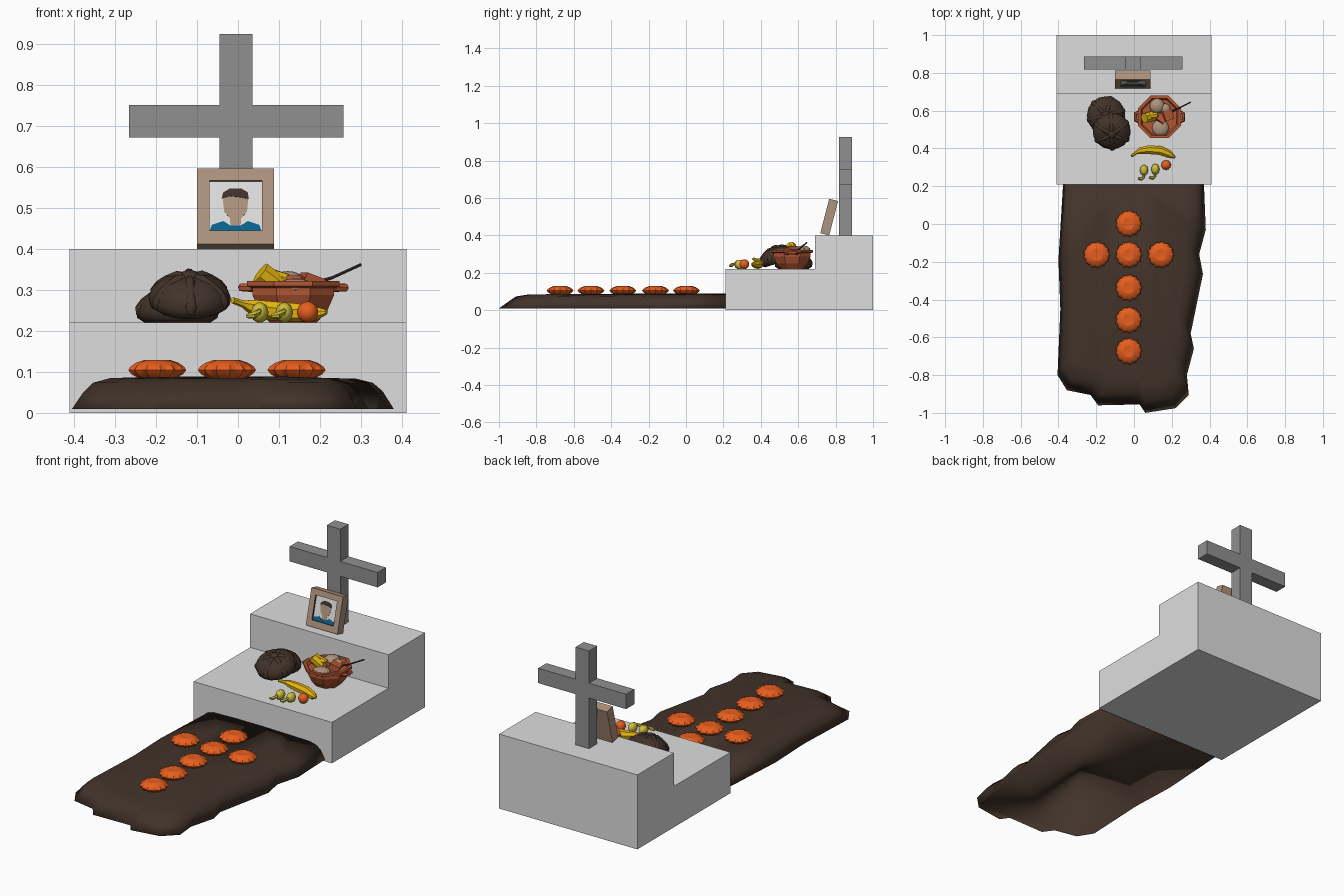
import bpy, bmesh, math, random
from mathutils import Vector, Matrix

if "Cube" in bpy.data.objects:
    bpy.data.objects.remove(bpy.data.objects["Cube"])
random.seed(4)

def mat(name, r, g, b):
    m = bpy.data.materials.new(name)
    m.diffuse_color = (r, g, b, 1)
    m.use_nodes = True
    m.node_tree.nodes["Principled BSDF"].inputs["Base Color"].default_value = m.diffuse_color
    return m

STONE = mat("pale stone", .73, .73, .73)
DARK = mat("dark stone", .28, .28, .28)
SOIL = mat("dark brown", .054, .033, .023)
ORANGE = mat("marigold orange", .82, .115, .013)
CLAY = mat("terracotta", .46, .095, .034)
YELLOW = mat("yellow", .78, .47, .005)
TAN = mat("tan", .42, .29, .205)
PAPER = mat("photo grey", .72, .72, .72)
BLUE = mat("blue", .003, .125, .28)
LIME = mat("yellow green", .62, .52, .045)

def make(name, verts, faces, m, mx=None, smooth=None):
    me = bpy.data.meshes.new(name)
    me.from_pydata([tuple(v) for v in verts], [], faces)
    bm = bmesh.new()
    bm.from_mesh(me)
    bmesh.ops.recalc_face_normals(bm, faces=bm.faces)
    bm.to_mesh(me)
    bm.free()
    me.materials.append(m)
    ob = bpy.data.objects.new(name, me)
    bpy.context.collection.objects.link(ob)
    if mx is not None:
        ob.matrix_world = mx
    if smooth:
        bpy.ops.object.select_all(action='DESELECT')
        ob.select_set(True)
        bpy.context.view_layer.objects.active = ob
        bpy.ops.object.shade_smooth_by_angle(angle=math.radians(smooth))
    return ob

def prism(name, pts, depth, m, mx=None):
    """Outline in local x/z, extruded along +y."""
    n = len(pts)
    v = [(x, 0, z) for x, z in pts] + [(x, depth, z) for x, z in pts]
    f = [tuple(range(n)), tuple(range(n, 2 * n))]
    f += [(i, (i + 1) % n, n + (i + 1) % n, n + i) for i in range(n)]
    return make(name, v, f, m, mx)

def skin(rings):
    n = len(rings[0])
    v = [p for r in rings for p in r]
    f = [(j * n + i, j * n + (i + 1) % n, (j + 1) * n + (i + 1) % n, (j + 1) * n + i)
         for j in range(len(rings) - 1) for i in range(n)]
    return v, f + [tuple(range(n)), tuple(range(len(v) - n, len(v)))]

def lathe(name, prof, n, m, mx=None, dent=0, smooth=None, phase=0.0):
    """Profile of (radius, z); dent pulls in every second side."""
    rings = []
    for r, z in prof:
        ring = []
        for i in range(n):
            a = 2 * math.pi * (i + phase) / n
            k = 1 - dent * (i % 2)
            ring.append((r * k * math.cos(a), r * k * math.sin(a), z))
        rings.append(ring)
    return make(name, *skin(rings), m, mx, smooth)

def tube(name, path, radii, n, m, mx=None, smooth=None):
    path = [Vector(p) for p in path]
    rings = []
    for i, p in enumerate(path):
        t = (path[min(i + 1, len(path) - 1)] - path[max(i - 1, 0)]).normalized()
        s = t.cross(Vector((0.13, 0.31, 1))).normalized()
        u = s.cross(t)
        rings.append([p + radii[i] * (math.cos(a) * s + math.sin(a) * u)
                      for a in (2 * math.pi * k / n for k in range(n))])
    return make(name, *skin(rings), m, mx, smooth)

def ball(name, c, r, m, squash=1):
    prof = [(max(r * math.sin(a), .0005), -r * squash * math.cos(a))
            for a in (math.pi * k / 8 for k in range(9))]
    return lathe(name, prof, 12, m, Matrix.Translation(c), smooth=60)

# stepped stone base (profile runs along y, extruded across x)
prism("stepped_base", [(.21, 0), (1, 0), (1, .40), (.69, .40), (.69, .22), (.21, .22)], .822, STONE,
      Matrix.Translation((.411, 0, 0)) @ Matrix.Rotation(math.pi / 2, 4, 'Z'))

# cross
l, r, a, b = -.045, .035, .672, .752
prism("cross", [(l, .40), (r, .40), (r, a), (.257, a), (.257, b), (r, b), (r, .925), (l, .925),
                (l, b), (-.266, b), (-.266, a), (l, a)], .07, DARK, Matrix.Translation((0, .818, 0)))

# earth mound, closed below: outline drawn in towards the base, soft all over
outline = [(-.375, .22), (-.40, -.19), (-.39, -.45), (-.405, -.80), (-.355, -.88), (-.23, -.905),
           (-.19, -.96), (.03, -.955), (.06, -1.0), (.22, -.975), (.29, -.905), (.28, -.80),
           (.317, -.66), (.30, -.58), (.365, -.265), (.345, -.16), (.38, -.03), (.37, .22)]
levels = [(1, 1, .010), (.93, .95, .052), (.87, .925, .073), (.76, .88, .084), (.4, .45, .087)]
n = len(outline)
mv, mf = [], [tuple(range(n))]
for j, (kx, ky, z) in enumerate(levels):
    for x, y in outline:
        dz = random.uniform(-.002, .002) if j else 0
        mv.append((-.01 + (x + .01) * kx, .22 + (y - .22) * ky, z + dz))
    if j:
        mf += [((j - 1) * n + i, (j - 1) * n + i + 1, j * n + i + 1, j * n + i) for i in range(n - 1)]
mv.append((-.01, .22, .089))
top = len(mv) - 1
mf += [((len(levels) - 1) * n + i, (len(levels) - 1) * n + i + 1, top) for i in range(n - 1)]
mf.append(tuple([j * n for j in range(len(levels))] + [top]
                + [j * n + n - 1 for j in reversed(range(len(levels)))]))
make("earth_mound", mv, mf, SOIL, smooth=180)

# marigolds laid out as a cross
for x, y in [(-.03, 0), (-.2, -.165), (-.03, -.165), (.14, -.165), (-.03, -.34), (-.03, -.51), (-.03, -.675)]:
    lathe("marigold", [(.046, -.004), (.064, .006), (.072, .016), (.066, .025), (.052, .034), (.034, .040),
                       (.012, .038)],
          26, ORANGE, Matrix.Translation((x + .002, y + .002, .0885)), dent=.12, smooth=28)

# leaning picture frame with recessed photo
fm = Matrix.Translation((-.006, .718, .412)) @ Matrix.Rotation(math.radians(-14.5), 4, 'X')
W, H, T, D = .094, .19, .049, .010
def rect(x0, x1, z0, z1, y):
    return [(x0, y, z0), (x1, y, z0), (x1, y, z1), (x0, y, z1)]
loops = [rect(-W, W, 0, H, T), rect(-W, W, 0, H, 0),
         rect(-.064, .064, .034, .160, 0), rect(-.064, .064, .034, .160, D)]
frame = make("picture_frame", *skin(loops), TAN, fm)
frame.data.materials.append(SOIL)
frame.data.materials.append(PAPER)
for p in frame.data.polygons:      # dark inner lip, grey photo
    c = p.center
    if abs(c.y - D) < .001:
        p.material_index = 2
    elif abs(c.y - D / 2) < .001:
        p.material_index = 1

def plate(name, pts, lift, m):
    prism(name, pts, .002, m, fm @ Matrix.Translation((0, D - .0015 - lift, 0)))
plate("photo_face", [(-.012, .045), (.012, .045), (.014, .068), (.028, .084), (.031, .115), (.02, .135),
                     (-.02, .135), (-.031, .115), (-.028, .084), (-.014, .068)], 0, TAN)
plate("photo_shirt", [(-.064, .034), (.064, .034), (.058, .05), (.03, .06), (.012, .048),
                      (-.012, .048), (-.03, .06), (-.058, .05)], .002, BLUE)
plate("photo_hair", [(-.034, .117), (-.015, .123), (.012, .12), (.032, .116), (.03, .132), (.014, .142),
                     (-.014, .142), (-.03, .132)], .002, SOIL)

# two round loaves with bone ridges and a knob
def loaf(mx):
    lathe("loaf", [(.080, 0), (.098, .012), (.101, .03), (.092, .052), (.068, .073), (.035, .084), (.006, .087)],
          16, SOIL, mx, smooth=50)
    for k in range(6):
        path = [(.094 * math.cos(t), 0, .012 + .072 * math.sin(t))
                for t in (math.radians(d) for d in (4, 16, 32, 50, 68, 82))]
        tube("loaf_ridge", path, [.010, .017, .014, .011, .013, .008], 8, SOIL,
             mx @ Matrix.Rotation(math.pi * (k + .25) / 3, 4, 'Z'), 60)
    lathe("loaf_knob", [(.012, .08), (.022, .086), (.019, .093), (.008, .097)], 8, SOIL, mx, smooth=60)
loaf(Matrix.Translation((-.148, .575, .22)))
loaf(Matrix.Translation((-.118, .500, .254)) @ Matrix.Rotation(math.radians(18), 4, 'X')
     @ Matrix.Rotation(.3, 4, 'Z'))

# octagonal clay bowl with lug handles and stew
bm_ = Matrix.Translation((.135, .567, .22))
lathe("clay_bowl", [(.062, 0), (.09, .03), (.108, .068), (.108, .085), (.122, .090), (.122, .102), (.106, .102),
                    (.098, .085)], 8, CLAY, bm_, phase=.5)
for s in (-1, 1):
    tube("bowl_handle", [(s * .10, -.03, .085), (s * .126, -.018, .086), (s * .126, .018, .086),
                         (s * .10, .03, .085)], [.010] * 4, 6, CLAY, bm_)

def chunk(name, c, size, rot, m):
    x, y, z = (s / 2 for s in size)
    v, f = skin([rect(-x, x, -z, z, -y), rect(-x, x, -z, z, y)])
    make(name, v, f, m, Matrix.Translation(c) @ Matrix.Rotation(rot, 4, 'Z') @ Matrix.Rotation(.35, 4, 'Y'))
chunk("meat_chunk", (.178, .575, .318), (.05, .055, .035), .3, CLAY)
chunk("meat_chunk", (.145, .555, .312), (.04, .045, .035), .9, CLAY)
ball("stew_dumpling", (.122, .625, .322), .04, TAN, .6)
ball("stew_dumpling", (.14, .508, .308), .045, TAN, .45)
ball("stew_dumpling", (.165, .61, .322), .028, TAN, .6)
tube("corn_cob", [(.11, .575, .30), (.055, .56, .343)], [.028, .028], 8, YELLOW, smooth=30)
tube("corn_cob", [(.12, .575, .322), (.08, .57, .335)], [.018, .018], 8, YELLOW, smooth=30)
tube("spoon", [(.15, .572, .305), (.23, .61, .330), (.30, .645, .362)], [.008, .004, .004], 6, SOIL)

# banana
tube("banana", [(-.013, .36, .275), (.012, .378, .266), (.03, .387, .26), (.08, .393, .25), (.14, .388, .245),
                (.185, .370, .243), (.208, .357, .245), (.216, .352, .246)],
     [.008, .009, .018, .024, .024, .020, .010, .006], 7, YELLOW, smooth=40)

# small fruit with curled stems, and an orange
for x, y in ((.053, .285), (.113, .290)):
    lathe("small_fruit", [(.006, -.024), (.016, -.018), (.022, 0), (.016, .018), (.005, .024)], 10, LIME,
          Matrix.Translation((x, y, .245)) @ Matrix.Diagonal((1, 1.35, 1, 1)), smooth=60)
    tube("fruit_stem", [(x, y - .024, .25), (x - .003, y - .038, .246), (x - .014, y - .047, .238),
                        (x - .032, y - .044, .236)], [.005, .007, .009, .005], 6, LIME, smooth=50)
ball("orange_fruit", (.17, .312, .246), .026, ORANGE, 1)
